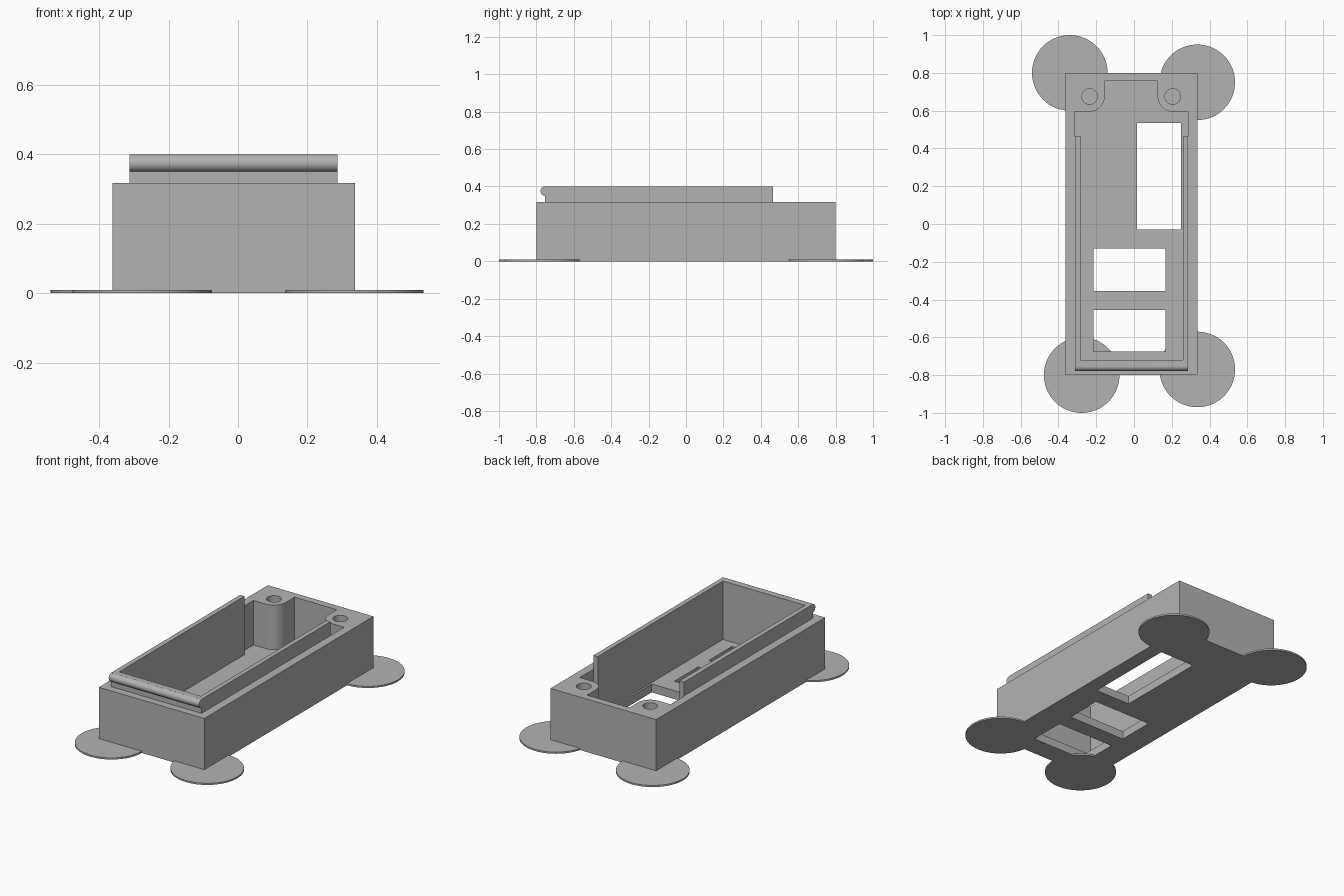
import bpy, bmesh, math
from mathutils import Matrix

if "Cube" in bpy.data.objects:
    bpy.data.objects.remove(bpy.data.objects["Cube"])

grey = bpy.data.materials.new("grey plastic")
grey.diffuse_color = (0.45, 0.45, 0.45, 1)
grey.use_nodes = True
grey.node_tree.nodes["Principled BSDF"].inputs["Base Color"].default_value = grey.diffuse_color


def prism(name, outline, z0, z1):
    """Extrude a flat outline between two heights."""
    bm = bmesh.new()
    face = bm.faces.new([bm.verts.new((x, y, z0)) for x, y in outline])
    top = bmesh.ops.extrude_face_region(bm, geom=[face])["geom"]
    bmesh.ops.translate(bm, vec=(0, 0, z1 - z0),
                        verts=[v for v in top if isinstance(v, bmesh.types.BMVert)])
    bmesh.ops.recalc_face_normals(bm, faces=bm.faces)
    return finish(name, bm)


def finish(name, bm):
    mesh = bpy.data.meshes.new(name)
    bm.to_mesh(mesh)
    bm.free()
    mesh.materials.append(grey)
    ob = bpy.data.objects.new(name, mesh)
    bpy.context.collection.objects.link(ob)
    return ob


def box(name, x0, x1, y0, y1, z0, z1):
    return prism(name, [(x0, y0), (x1, y0), (x1, y1), (x0, y1)], z0, z1)


def arc(cx, cy, r, a0, a1, n):
    return [(cx + r * math.cos(math.radians(a0 + (a1 - a0) * i / n)),
             cy + r * math.sin(math.radians(a0 + (a1 - a0) * i / n))) for i in range(n + 1)]


def disc(name, cx, cy, r, z0, z1, n):
    return prism(name, arc(cx, cy, r, 0, 360, n)[:-1], z0, z1)


def combine(target, tool, operation):
    """Apply a boolean and remove the tool object."""
    mod = target.modifiers.new("bool", 'BOOLEAN')
    mod.operation, mod.solver, mod.object = operation, 'EXACT', tool
    bpy.context.view_layer.objects.active = target
    bpy.ops.object.modifier_apply(modifier=mod.name)
    bpy.data.objects.remove(tool, do_unlink=True)


# Outer case with raised lip
case = box("case", -0.362, 0.337, -0.80, 0.80, 0, 0.317)
combine(case, box("lip", -0.312, 0.287, -0.755, 0.465, 0.2, 0.40), 'UNION')

# Snap bead along the front of the lip
bm = bmesh.new()
bmesh.ops.create_cone(bm, cap_ends=True, segments=32, radius1=0.025, radius2=0.025, depth=0.599,
                      matrix=Matrix.Translation((-0.0125, -0.753, 0.375))
                      @ Matrix.Rotation(math.pi / 2, 4, 'Y'))
combine(case, finish("snap_bead", bm), 'UNION')

# Main cavity, and the wider back cavity curving round the two screw posts
combine(case, box("cavity", -0.283, 0.259, -0.72, 0.50, 0.05, 0.6), 'DIFFERENCE')
back = [(-0.314, 0.465), (0.287, 0.465), (0.287, 0.595)]
back += arc(0.205, 0.675, 0.08, 270, 180, 12)
back += [(0.125, 0.757), (-0.155, 0.757)]
back += arc(-0.235, 0.675, 0.08, 0, -90, 12)
back += [(-0.314, 0.595)]
combine(case, prism("back_cavity", back, 0.05, 0.6), 'DIFFERENCE')

# Screw holes
for x in (-0.235, 0.205):
    combine(case, disc("screw_hole", x, 0.675, 0.041, 0.1, 0.5, 32), 'DIFFERENCE')

# Floor windows
for x0, x1, y0, y1 in ((0.015, 0.248, -0.03, 0.535),
                       (-0.215, 0.168, -0.355, -0.13),
                       (-0.215, 0.168, -0.675, -0.455)):
    combine(case, box("window", x0, x1, y0, y1, -0.1, 0.1), 'DIFFERENCE')

# Thin round corner pads
for x, y in ((-0.34, 0.80), (0.335, 0.75), (0.335, -0.77), (-0.277, -0.80)):
    combine(case, disc("corner_pad", x, y, 0.2, 0, 0.01, 64), 'UNION')

# Smooth the round surfaces, keep hard edges
bpy.ops.object.select_all(action='DESELECT')
case.select_set(True)
bpy.context.view_layer.objects.active = case
bpy.ops.object.shade_smooth_by_angle(angle=math.radians(30))
